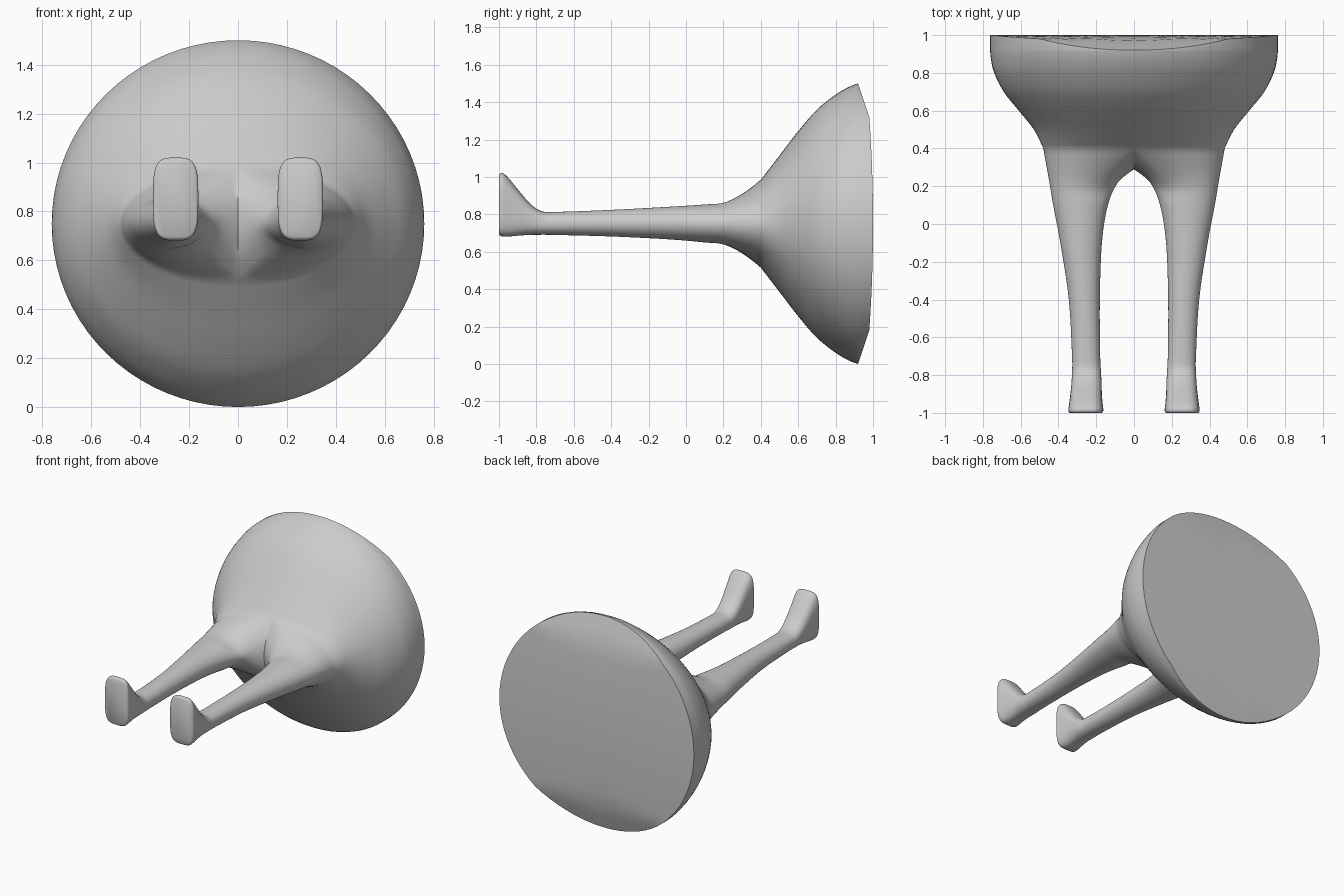
import bpy, bmesh, math
from mathutils import Vector

if "Cube" in bpy.data.objects:
    bpy.data.objects.remove(bpy.data.objects["Cube"])

A, S, CZ = 40, 16, 0.75      # outer arc segments, crotch seam segments, axis height


def spline(keys, steps):
    """Catmull-Rom through a list of equal-length number tuples."""
    out = []
    for i in range(len(keys) - 1):
        p0, p1 = keys[max(i - 1, 0)], keys[i]
        p2, p3 = keys[i + 1], keys[min(i + 2, len(keys) - 1)]
        for k in range(steps):
            t = k / steps
            out.append(tuple(0.5 * (2*b + (c - a)*t + (2*a - 5*b + 4*c - d)*t*t
                                    + (3*b - a - 3*c + d)*t**3)
                             for a, b, c, d in zip(p0, p1, p2, p3)))
    return out + [keys[-1]]


def back_y(dz):
    """Gently curved back face."""
    dz = abs(dz)
    return 1 - 0.02*(dz/0.57)**2 if dz < 0.57 else 0.98 - 0.06*(dz - 0.57)/0.18


def half_ring(y, rx, rz):
    pts = []
    for i in range(A + 1):
        a = math.pi/2 - math.pi*i/A
        x = rx*math.cos(a) if 0 < i < A else 0.0
        dz = rz*math.sin(a)
        pts.append(Vector((x, min(y, back_y(dz)), CZ + dz)))
    return pts


def leg_ring(y, x0, x1, z0, z1, e):
    pts = []
    for i in range(A + S):
        a = math.radians(130 - 260*i/A if i <= A else -130 - 100*(i - A)/S)
        c, s = math.cos(a), math.sin(a)
        pts.append(Vector(((x0 + x1)/2 + (x1 - x0)/2*math.copysign(abs(c)**(2/e), c), y,
                           (z0 + z1)/2 + (z1 - z0)/2*math.copysign(abs(s)**(2/e), s))))
    return pts


bm = bmesh.new()


def loft(rings, closed):
    rows = [[bm.verts.new(p) for p in r] for r in rings]
    n = len(rows[0])
    for r, q in zip(rows, rows[1:]):
        for i in range(n if closed else n - 1):
            j = (i + 1) % n
            bm.faces.new((r[i], r[j], q[j], q[i]))
    return rows


# Bowl-shaped body, one half, with its back face
bowl = [(0.40, 0.48, 0.235), (0.50, 0.53, 0.365), (0.60, 0.61, 0.495), (0.70, 0.69, 0.61),
        (0.80, 0.74, 0.69), (0.87, 0.757, 0.731), (0.92, 0.762, 0.75)]
rings = [half_ring(*k) for k in spline(bowl, 4)]
rings += [half_ring(y, 0.762, 0.75) for y in (0.95, 0.98, 1.0)]
rings += [half_ring(1.0, 0.762*f, 0.75*f) for f in (0.97, 0.9, 0.8, 0.65, 0.45, 0.2, 0)]
loft(rings, False)

# Leg and foot, growing from the body's opening and the crotch seam
base = list(rings[0])
for j in range(1, S):
    s = -math.cos(math.pi*j/S)
    base.append(Vector((0, 0.29 + 0.11*s*s, CZ + 0.235*s)))
leg = [(0.22, 0.085, 0.448, 0.633, 0.868, 2), (0.10, 0.138, 0.428, 0.65, 0.853, 2),
       (-0.1, 0.17, 0.39, 0.667, 0.84, 2), (-0.4, 0.181, 0.345, 0.682, 0.824, 2),
       (-0.7, 0.179, 0.328, 0.69, 0.813, 2.2), (-0.78, 0.175, 0.328, 0.691, 0.82, 2.4),
       (-0.84, 0.172, 0.331, 0.69, 0.865, 2.6), (-0.90, 0.17, 0.337, 0.686, 0.935, 3),
       (-0.95, 0.166, 0.343, 0.681, 0.995, 3.4), (-0.975, 0.163, 0.347, 0.681, 1.018, 3.6),
       (-0.992, 0.163, 0.347, 0.685, 1.018, 3.8), (-1.0, 0.17, 0.34, 0.694, 1.008, 4)]
keys = [base] + [leg_ring(*k) for k in leg]
columns = [spline([tuple(r[i]) for r in keys], 4) for i in range(A + S)]
rows = loft([[c[k] for c in columns] for k in range(len(columns[0]))], True)
bm.faces.new(rows[-1])

# Weld, mirror to the other side and finish
bmesh.ops.remove_doubles(bm, verts=bm.verts, dist=0.0005)
bmesh.ops.mirror(bm, geom=bm.verts[:] + bm.edges[:] + bm.faces[:], axis='X', merge_dist=0.0005)
bmesh.ops.remove_doubles(bm, verts=bm.verts, dist=0.0005)
bmesh.ops.recalc_face_normals(bm, faces=bm.faces)
mesh = bpy.data.meshes.new("bowl_body_with_legs")
bm.to_mesh(mesh)
bm.free()
obj = bpy.data.objects.new("bowl_body_with_legs", mesh)
bpy.context.collection.objects.link(obj)
bpy.context.view_layer.objects.active = obj
obj.select_set(True)
bpy.ops.object.shade_smooth_by_angle(angle=math.radians(45))
